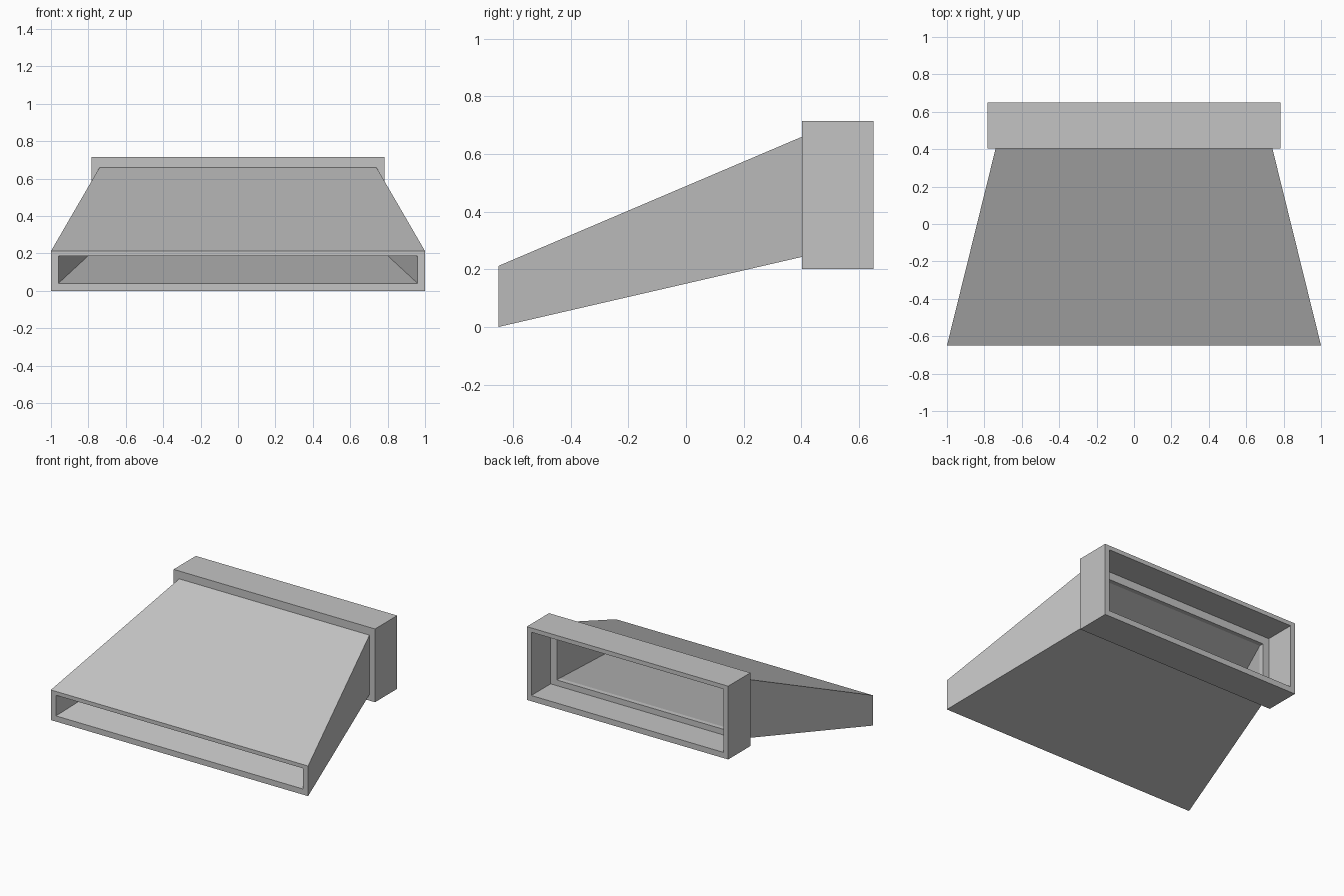
import bpy
import bmesh

cube = bpy.data.objects.get("Cube")
if cube:
    bpy.data.objects.remove(cube, do_unlink=True)

# Single grey finish
grey = bpy.data.materials.new("light_grey")
grey.use_nodes = True
colour = (0.55, 0.55, 0.55, 1)
grey.diffuse_color = colour
grey.node_tree.nodes["Principled BSDF"].inputs["Base Color"].default_value = colour


def hollow_duct(name, rings):
    """Join rectangular rings (half width, y, bottom, top) into a closed hollow shell."""
    bm = bmesh.new()
    loops = []
    for w, y, low, high in rings:
        corners = ((-w, low), (w, low), (w, high), (-w, high))
        loops.append([bm.verts.new((x, y, z)) for x, z in corners])
    for a, b in zip(loops, loops[1:] + loops[:1]):
        for i in range(4):
            j = (i + 1) % 4
            bm.faces.new((a[i], a[j], b[j], b[i]))
    bmesh.ops.recalc_face_normals(bm, faces=bm.faces)
    mesh = bpy.data.meshes.new(name)
    bm.to_mesh(mesh)
    bm.free()
    mesh.materials.append(grey)
    obj = bpy.data.objects.new(name, mesh)
    bpy.context.collection.objects.link(obj)
    return obj


FRONT, JOINT, LEDGE, BACK = -0.65, 0.403, 0.435, 0.65

# Tapered nozzle: outer skin, then inner skin
hollow_duct("nozzle", [
    (1.0, FRONT, 0.0, 0.212),
    (0.74, JOINT, 0.243, 0.66),
    (0.70, JOINT, 0.28, 0.63),
    (0.96, FRONT, 0.04, 0.185),
])

# Rectangular collar with an inner ledge around the nozzle opening
hollow_duct("collar", [
    (0.783, JOINT, 0.20, 0.715),
    (0.783, BACK, 0.20, 0.715),
    (0.748, BACK, 0.24, 0.685),
    (0.748, LEDGE, 0.24, 0.685),
    (0.70, LEDGE, 0.28, 0.63),
    (0.70, JOINT, 0.28, 0.63),
])
